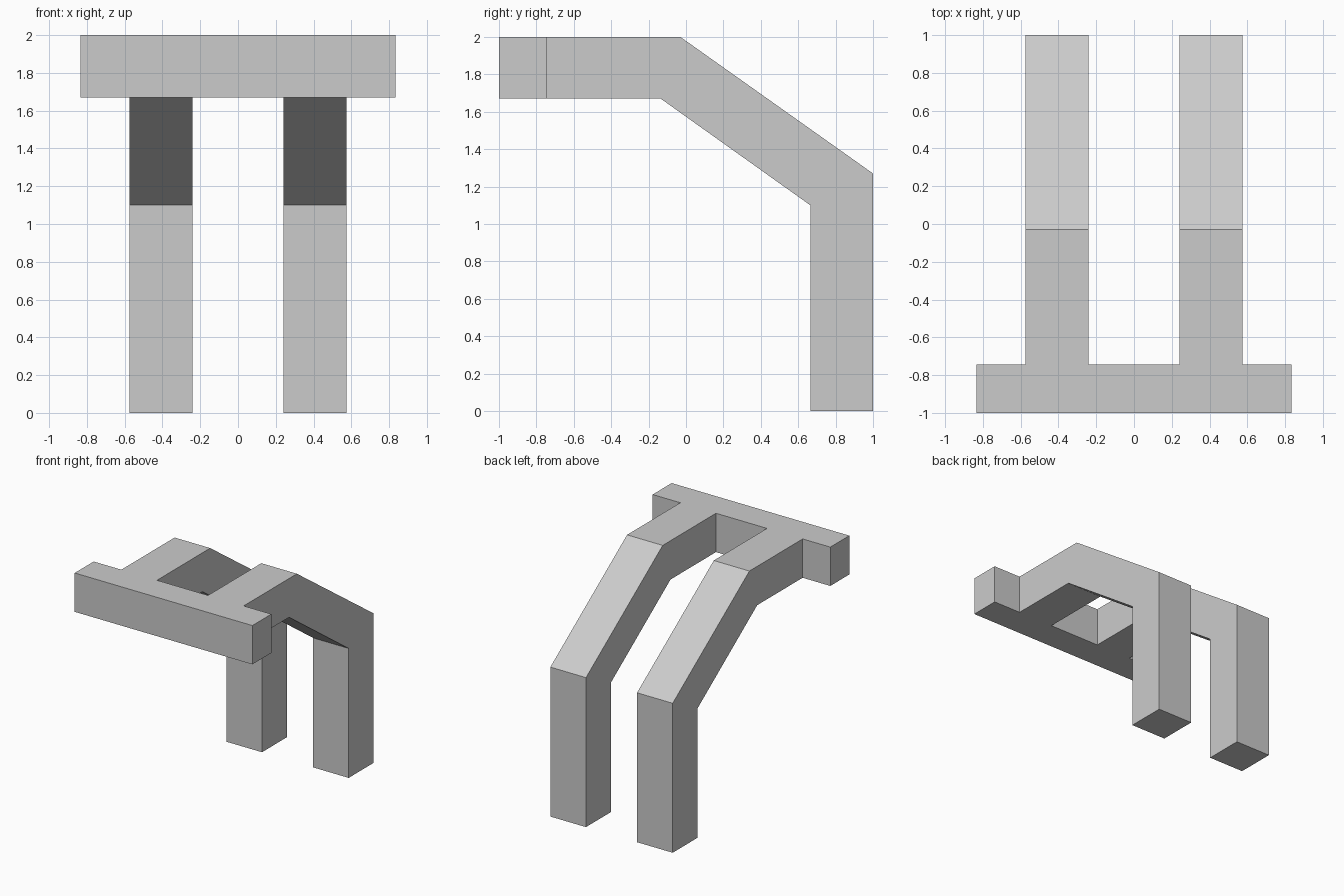
import bpy
import bmesh
from mathutils import Vector

cube = bpy.data.objects.get("Cube")
if cube:
    bpy.data.objects.remove(cube, do_unlink=True)

# Single plain grey finish
grey = bpy.data.materials.new("plain_grey")
grey.use_nodes = True
colour = (0.6, 0.6, 0.6, 1)
grey.diffuse_color = colour
grey.node_tree.nodes["Principled BSDF"].inputs["Base Color"].default_value = colour


def extrude_profile(name, profile, x_min, x_max):
    """Extrude a closed (y, z) outline along x."""
    bm = bmesh.new()
    face = bm.faces.new([bm.verts.new((x_min, y, z)) for y, z in profile])
    result = bmesh.ops.extrude_face_region(bm, geom=[face])
    moved = [v for v in result["geom"] if isinstance(v, bmesh.types.BMVert)]
    bmesh.ops.translate(bm, verts=moved, vec=Vector((x_max - x_min, 0, 0)))
    bmesh.ops.recalc_face_normals(bm, faces=bm.faces)
    mesh = bpy.data.meshes.new(name)
    bm.to_mesh(mesh)
    bm.free()
    mesh.materials.append(grey)
    obj = bpy.data.objects.new(name, mesh)
    bpy.context.collection.objects.link(obj)
    return obj


TOP, UNDERSIDE = 2.0, 1.67
BAR_FRONT, BAR_BACK = -1.0, -0.745
LEG_INNER, LEG_OUTER = 0.24, 0.575

# Crossbar along the front
bar_outline = [(BAR_FRONT, UNDERSIDE), (BAR_BACK, UNDERSIDE),
               (BAR_BACK, TOP), (BAR_FRONT, TOP)]
extrude_profile("front_crossbar", bar_outline, -0.835, 0.835)

# Bent legs: level arm, sloping brace and upright post
leg_outline = [(BAR_BACK, TOP), (-0.03, TOP), (1.0, 1.27), (1.0, 0),
               (0.665, 0), (0.665, 1.1), (-0.135, UNDERSIDE), (BAR_BACK, UNDERSIDE)]
extrude_profile("left_leg", leg_outline, LEG_INNER, LEG_OUTER)
extrude_profile("right_leg", leg_outline, -LEG_OUTER, -LEG_INNER)
